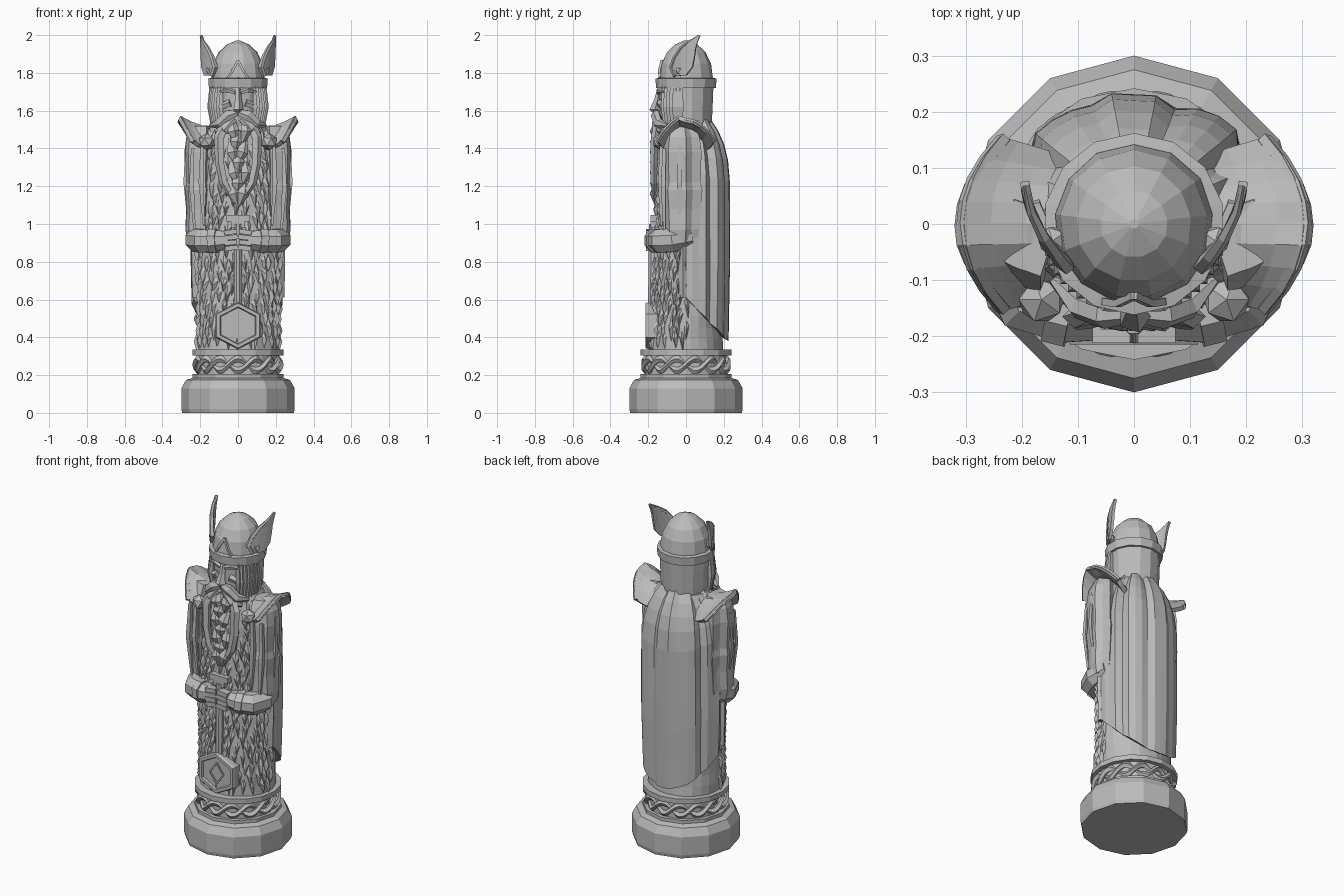
import bpy, bmesh, math, random
from math import sin, cos, pi, tau
from mathutils import Vector, Matrix

random.seed(4)
if "Cube" in bpy.data.objects:
    bpy.data.objects.remove(bpy.data.objects["Cube"])

stone = bpy.data.materials.new("stone grey")
stone.use_nodes = True
grey = (0.5, 0.5, 0.5, 1)
stone.diffuse_color = grey
stone.node_tree.nodes["Principled BSDF"].inputs["Base Color"].default_value = grey


def finish(name, bm, mirror=False, solid=0):
    bmesh.ops.recalc_face_normals(bm, faces=bm.faces)
    mesh = bpy.data.meshes.new(name)
    bm.to_mesh(mesh)
    bm.free()
    mesh.materials.append(stone)
    ob = bpy.data.objects.new(name, mesh)
    bpy.context.collection.objects.link(ob)
    if solid:
        mod = ob.modifiers.new("thickness", "SOLIDIFY")
        mod.thickness, mod.offset = solid, 0
    if mirror:
        mod = ob.modifiers.new("mirror", "MIRROR")
        mod.use_mirror_merge = False
    return ob


def skin(name, rows, closed=True, **opts):
    """Surface through rows of points; closed rows are capped at both ends."""
    bm = bmesh.new()
    vs = [[bm.verts.new(p) for p in row] for row in rows]
    n = len(rows[0])
    for a, b in zip(vs, vs[1:]):
        for i in range(n if closed else n - 1):
            j = (i + 1) % n
            bm.faces.new((a[i], a[j], b[j], b[i]))
    if closed:
        bm.faces.new(vs[0])
        bm.faces.new(vs[-1])
    return finish(name, bm, **opts)


def tube(name, pts, radii, sides=6, flat=1, ref=(0, -1, 0), mirror=True):
    pts, rows = [Vector(p) for p in pts], []
    for i, p in enumerate(pts):
        t = (pts[min(i + 1, len(pts) - 1)] - pts[max(i - 1, 0)]).normalized()
        u = t.cross(Vector(ref)).normalized()
        v = u.cross(t)
        rows.append([p + radii[i] * (u * cos(a) + v * flat * sin(a))
                     for a in (tau * (k + 0.5) / sides for k in range(sides))])
    return skin(name, rows, mirror=mirror)


def box(name, loc, size, mirror=False, tilt=0):
    bm = bmesh.new()
    bmesh.ops.create_cube(bm, size=1, matrix=Matrix.Translation(loc)
                          @ Matrix.Rotation(tilt, 4, "Y") @ Matrix.Diagonal((*size, 1)))
    return finish(name, bm, mirror)


def ring(z, rx, ry, n, cx=0, cy=0, jitter=0):
    out = []
    for k in range(n):
        a, j = pi / 2 + tau * k / n, 1 + random.uniform(-jitter, jitter)
        out.append(Vector((cx + rx * j * cos(a), cy + ry * j * sin(a), z)))
    return out


def turned(name, profile, n, jitter=0):
    return skin(name, [ring(z, r, r, n, jitter=jitter) for z, r in profile])


def at(profile, z):
    """Interpolated radii of a (z, rx, ry) profile."""
    for (z0, *a), (z1, *b) in zip(profile, profile[1:]):
        if z <= z1:
            f = max(0, (z - z0) / (z1 - z0))
            return [p + (q - p) * f for p, q in zip(a, b)]
    return profile[-1][1:]


# Pedestal with a braided neck
turned("base", [(0, .295), (.02, .3), (.13, .3), (.175, .275), (.185, .24), (.205, .24), (.205, .2)], 12)
turned("base_neck", [(.19, .215), (.32, .215)], 20)
turned("upper_rim", [(.305, .225), (.305, .242), (.335, .242), (.335, .2)], 16)
for s in (0, 1):
    rows = []
    for k in range(72):
        a = tau * k / 72
        w = 7 * a + s * pi
        c = Vector((cos(a), sin(a), 0)) * (.212 + .01 * cos(w))
        c.z = .255 + .032 * sin(w)
        d = Vector((cos(a), sin(a), 0))
        rows.append([c + d * .019 * cos(b) + Vector((0, 0, .019 * sin(b)))
                     for b in (tau * i / 5 for i in range(5))])
    skin("neck_braid", rows + rows[:1])

# Robe body
BODY = [(.33, .215, .195), (.6, .218, .175), (.85, .23, .16), (1.1, .235, .155),
        (1.4, .215, .155), (1.5, .17, .14), (1.56, .12, .12)]
levels = [.33 + .06 * k for k in range(21)]
skin("robe", [ring(z, *at(BODY, z), 26, jitter=.02) for z in levels])

# Overlapping fur tufts, pointing down
bm = bmesh.new()
for row in range(19):
    z = .40 + .058 * row
    rx, ry = at(BODY, z)
    for k in range(-6, 7):
        a = -pi / 2 + (k + row % 2 / 2) * .24 + random.uniform(-.05, .05)
        h, w = random.uniform(.05, .08), random.uniform(.10, .15)
        skew = random.uniform(-.07, .07)

        def spot(da, dz, lift):
            return bm.verts.new(((rx + lift) * cos(a + da), (ry + lift) * sin(a + da), z + dz))
        l, r = spot(-w, h * .4, -.012), spot(w, h * .4, -.012)
        top, tip, apex = spot(0, h, -.012), spot(skew, -h, .004), spot(skew / 2, -h * .3, .019)
        for f in ((l, tip, apex), (tip, r, apex), (r, top, apex), (top, l, apex), (l, top, r, tip)):
            bm.faces.new(f)
finish("robe_fur", bm)

# Cape, longer at the back, with vertical folds
CAPE = [(.38, .24, .225), (.8, .252, .232), (1.3, .25, .23), (1.42, .215, .2), (1.5, .17, .165), (1.55, .13, .13)]
N = 40
fold = [random.uniform(-.01, .008) - (.016 if k % 4 == 0 else 0) for k in range(N)]
rows = []
for t in (0, .15, .3, .45, .6, .72, .82, .89, .95, 1):
    row = []
    for k in range(N):
        a = tau * k / N
        s = max(sin(a), 0)
        low = .38 + .23 * (1 - s)
        z = low + (1.55 - low) * t
        rx, ry = at(CAPE, z)
        d = fold[k] * (.7 + .5 * t)
        row.append(Vector(((rx + d) * cos(a), (ry + d) * sin(a) if s else .1 * sin(a), z)))
    rows.append(row)
skin("cape", rows)

# Sleeves, wide and pleated
rows = []
pleat = [random.choice((.85, 1, 1.08)) for k in range(14)]
for z, cx, rx, ry in ((.9, .2, .062, .085), (.97, .205, .07, .1), (1.08, .205, .066, .105), (1.18, .205, .075, .115),
                      (1.22, .205, .068, .105), (1.38, .205, .075, .11), (1.46, .2, .07, .1), (1.52, .19, .05, .07)):
    row = ring(z, rx, ry, 14, cx, -.025)
    c = Vector((cx, -.025, z))
    rows.append([c + (p - c) * m for p, m in zip(row, pleat)])
skin("sleeve", rows, mirror=True)
for x, y, z in ((.24, -.115, 1.4), (.19, -.13, 1.42), (.27, -.03, 1.42)):
    tube("sleeve_fold", [(x, y, z), (x + .006, y - .006, z - .2), (x - .01, y, z - .43)], [.012, .018, .008], 4)

# Shoulder guards: arched plates flaring up and out
rows = []
for u in (0, .35, .7, 1):
    row = []
    for k in range(9):
        v = k / 4 - 1
        row.append(Vector((.13 + (.185 - .07 * v * v) * u, .15 * v * (.75 + .25 * u),
                           1.505 + .045 * u * u - .11 * v * v + .02 * u * (1 - v * v) * (v < 0))))
    rows.append(row)
skin("shoulder_guard", rows, closed=False, mirror=True, solid=.025)
tube("shoulder_rim", [p + Vector((-.012, 0, -.005)) for p in rows[-1]], [.014] * 9, 5, ref=(1, 0, 0))
bm = bmesh.new()
bmesh.ops.create_icosphere(bm, subdivisions=1, radius=.045, matrix=Matrix.Translation((.165, -.135, 1.435)))
finish("cloak_clasp", bm, mirror=True)

# Forearms and fists around the hammer shaft
tube("forearm", [(.205, .03, .93), (.215, -.07, .915), (.19, -.135, .91), (.12, -.155, .91), (.05, -.16, .915)],
     [.05, .068, .066, .062, .05], 8, ref=(0, 0, 1))
tube("cuff", [(.15, -.148, .91), (.11, -.158, .912)], [.068, .068], 8, ref=(0, 0, 1))
for k in range(4):
    box("finger", (.035 + .004 * (k % 2), -.19, .873 + .028 * k), (.068, .045, .025), True, .12)

# War hammer
tube("hammer_shaft", [(0, -.18, .5), (0, -.175, 1.0)], [.024, .022], 8, mirror=False)
box("hammer_pommel", (0, -.168, 1.03), (.12, .04, .035))
box("pommel_cap", (0, -.165, 1.0), (.075, .045, .035))


def hexagon(s, y):
    return [Vector((s * .135 * cos(a), y, .462 + s * .122 * sin(a)))
            for a in (pi / 2 + tau * k / 6 for k in range(6))]


skin("hammer_head", [hexagon(s, y) for s, y in
                     ((1, -.12), (1.02, -.2), (.97, -.215), (.82, -.215), (.78, -.203))])
diamond = [(0, -.205, .525), (.045, -.205, .462), (0, -.205, .4)]
tube("hammer_inlay", diamond, [.007] * 3, 4)

# Head, hair and face
turned("head", [(1.46, .13), (1.56, .138), (1.66, .142), (1.74, .145)], 14, .012)
for k in range(7):
    a = -.95 + k * .13
    p = Vector((.146 * cos(a), .146 * sin(a), 0))
    tube("hair_lock", [p + Vector((0, 0, 1.73)), p * 1.02 + Vector((.004, 0, 1.62)), p * .95 + Vector((0, 0, 1.5))],
         [.01, .017, .006], 4)
tube("nose", [(0, -.135, 1.72), (0, -.15, 1.66), (0, -.165, 1.605), (0, -.15, 1.585)], [.016, .018, .03, .014], 5, mirror=False)
tube("brow", [(.015, -.145, 1.695), (.05, -.142, 1.71), (.095, -.115, 1.7)], [.012, .015, .008], 5)
tube("cheek", [(.04, -.135, 1.64), (.08, -.125, 1.625)], [.022, .018], 5)

# Moustache, braids and beard
tube("moustache", [(.005, -.16, 1.59), (.05, -.16, 1.575), (.095, -.145, 1.53), (.145, -.1, 1.52)],
     [.02, .034, .032, .01], 6, .8)
tube("moustache_curl", [(.02, -.16, 1.56), (.07, -.158, 1.5), (.12, -.13, 1.49)], [.022, .03, .012], 6, .8)
tube("beard_braid", [(.06, -.15, 1.54), (.098, -.165, 1.46), (.095, -.17, 1.32), (.075, -.17, 1.22), (.01, -.165, 1.11)],
     [.022, .03, .026, .024, .01], 5, .75)
for row in range(7):
    z = 1.51 - row * .055
    for x in ((0,) if row % 2 else (-.035, .035)):
        s = random.uniform(-.015, .015)
        tube("beard_lock", [(x, -.15, z + .04), (x + s, -.172, z - .02), (x * .4 + s, -.162, z - .085)],
             [.02, .034, .005], 5, .6, mirror=False)

# Helmet with brim, front chevron and wings
turned("helmet", [(1.72, .144), (1.78, .142), (1.85, .132), (1.91, .103), (1.95, .06), (1.972, .008)], 13, .012)
turned("helmet_brim", [(1.72, .14), (1.72, .158), (1.77, .162), (1.775, .135)], 14)
tube("helmet_chevron", [(0, -.128, 1.865), (.03, -.142, 1.81), (.052, -.138, 1.775)], [.009] * 3, 4)


def wing_x(y):
    return .195 - 2.9 * (.085 - y) ** 2 if y < .085 else .195


rows = []
for front, rear, z in ((-.055, .0, 1.785), (-.075, .035, 1.83), (-.058, .045, 1.88), (-.025, .052, 1.93),
                       (.02, .062, 1.965), (.068, .076, 1.998)):
    ys = [front + (rear - front) * k / 3 for k in range(4)]
    rows.append([Vector((wing_x(y), y, z)) for y in ys])
skin("helmet_wing", rows, closed=False, mirror=True, solid=.016)
tube("wing_edge", [r[0] for r in rows], [.014, .015, .013, .011, .008, .003], 5, ref=(1, 0, 0))
bm = bmesh.new()
bmesh.ops.create_icosphere(bm, subdivisions=1, radius=.028, matrix=Matrix.Translation((.145, -.03, 1.81)))
finish("wing_mount", bm, mirror=True)
